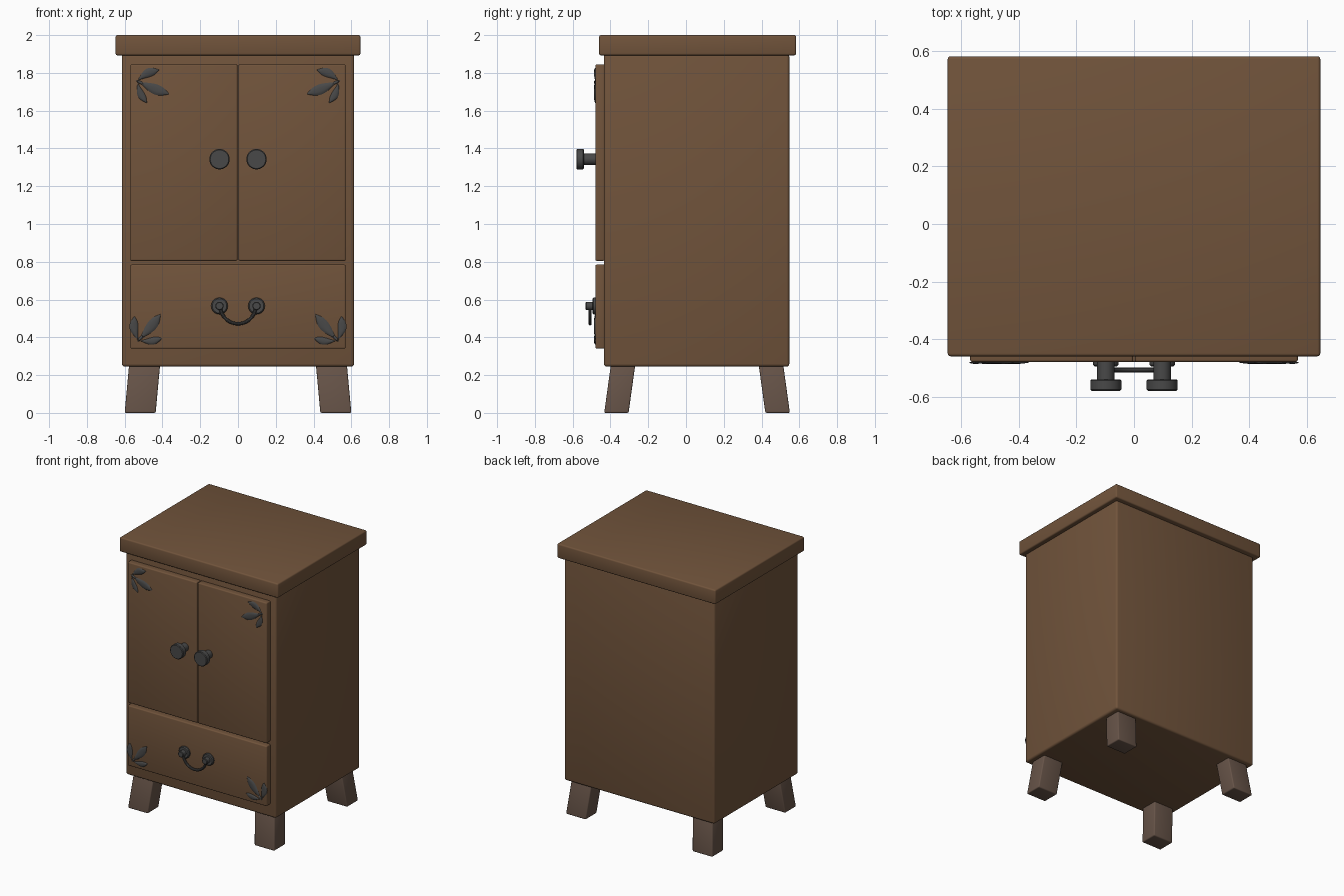
import bpy, bmesh, math
from mathutils import Vector

if "Cube" in bpy.data.objects:
    bpy.data.objects.remove(bpy.data.objects["Cube"])


def material(name, rgb):
    m = bpy.data.materials.new(name)
    m.diffuse_color = (*rgb, 1)
    m.use_nodes = True
    m.node_tree.nodes["Principled BSDF"].inputs["Base Color"].default_value = m.diffuse_color
    return m


WOOD = material("brown wood", (0.165, 0.088, 0.044))
LEG = material("grey brown wood", (0.135, 0.088, 0.065))
METAL = material("dark metal", (0.065, 0.065, 0.065))


def finish(bm, name, mat, mirror=False, angle=35):
    bmesh.ops.recalc_face_normals(bm, faces=bm.faces)
    me = bpy.data.meshes.new(name)
    bm.to_mesh(me)
    bm.free()
    me.materials.append(mat)
    for p in me.polygons:
        p.use_smooth = True
    me.set_sharp_from_angle(angle=math.radians(angle))
    ob = bpy.data.objects.new(name, me)
    bpy.context.scene.collection.objects.link(ob)
    if mirror:
        mod = ob.modifiers.new("mirror", 'MIRROR')
        mod.use_axis[0] = True
        mod.use_mirror_merge = False
    return ob


def box(name, mat, lo, hi, bevel, mirror=False, shift=(0, 0)):
    """Bevelled box; shift moves the bottom corners sideways to splay it."""
    bm = bmesh.new()
    bmesh.ops.create_cube(bm, size=1)
    for v in bm.verts:
        low = v.co.z < 0
        v.co = Vector([lo[i] if v.co[i] < 0 else hi[i] for i in range(3)])
        if low:
            v.co.x += shift[0]
            v.co.y += shift[1]
    bmesh.ops.bevel(bm, geom=bm.edges[:], offset=bevel, segments=3,
                    profile=0.5, affect='EDGES')
    return finish(bm, name, mat, mirror)


def lathe_y(name, mat, x, z, profile, n=32):
    """Spin (y, radius) points about a line parallel to y, mirrored in x."""
    bm = bmesh.new()
    rings = []
    for y, r in profile:
        rings.append([bm.verts.new((x + r * math.cos(2 * math.pi * i / n), y,
                                    z + r * math.sin(2 * math.pi * i / n)))
                      for i in range(n)])
    for a, b in zip(rings, rings[1:]):
        for i in range(n):
            j = (i + 1) % n
            bm.faces.new((a[i], a[j], b[j], b[i]))
    bm.faces.new(rings[0])
    bm.faces.new(rings[-1])
    return finish(bm, name, mat, True)


def leaf_spray(name, base, turn, leaves):
    """Domed leaves: (start u, start v, angle, length, half width, bend)."""
    bm = bmesh.new()
    steps, across = 14, 6
    for u, v, ang, length, half, bend in leaves:
        rows = []
        for s in range(steps + 1):
            t = s / steps
            w = half * math.sin(math.pi * t ** 1.35) ** 0.9 if 0 < s < steps else 0.0006
            w = max(w, 0.0006)
            row = []
            for k in range(across + 1):
                c = 2 * k / across - 1
                px, pz = t * length, c * w + bend * math.sin(math.pi * t)
                a = math.radians(ang)
                qx = u + px * math.cos(a) - pz * math.sin(a)
                qz = v + px * math.sin(a) + pz * math.cos(a)
                b = math.radians(turn)
                y = -0.4795 - 0.007 * math.sqrt(1 - c * c) * min(1, w / half + 0.3)
                row.append(bm.verts.new((base[0] + qx * math.cos(b) - qz * math.sin(b), y,
                                         base[1] + qx * math.sin(b) + qz * math.cos(b))))
            rows.append(row)
        for r0, r1 in zip(rows, rows[1:]):
            for k in range(across):
                bm.faces.new((r0[k], r0[k + 1], r1[k + 1], r1[k]))
    for f in bm.faces:
        f.normal_update()
    ob = finish(bm, name, METAL, True, 60)
    # open shells: make sure they face the front
    if sum(p.normal.y for p in ob.data.polygons) > 0:
        ob.data.flip_normals()
    return ob


# Carcass and top
box("cabinet_body", WOOD, (-0.615, -0.435, 0.245), (0.615, 0.547, 1.90), 0.015)
box("cabinet_top", WOOD, (-0.648, -0.46, 1.893), (0.648, 0.583, 2.0), 0.01)

# Doors and drawer front
box("door", WOOD, (-0.57, -0.48, 0.805), (-0.003, -0.43, 1.845), 0.008, True)
box("drawer_front", WOOD, (-0.57, -0.48, 0.34), (0.57, -0.43, 0.785), 0.008)

# Splayed legs
box("front_leg", LEG, (-0.576, -0.397, 0.0), (-0.412, -0.268, 0.26), 0.008, True, (-0.024, -0.036))
box("back_leg", LEG, (-0.576, 0.384, 0.0), (-0.412, 0.514, 0.26), 0.008, True, (-0.024, 0.036))

# Door knobs
lathe_y("door_knob", METAL, -0.098, 1.343,
        [(-0.475, 0.030), (-0.541, 0.030), (-0.541, 0.050), (-0.545, 0.054),
         (-0.576, 0.054), (-0.581, 0.049)])

# Drawer pull: rosettes with posts and a hanging bail
lathe_y("pull_rosette", METAL, -0.098, 0.566,
        [(-0.475, 0.044), (-0.490, 0.044), (-0.496, 0.038), (-0.496, 0.022),
         (-0.528, 0.022), (-0.532, 0.018)])
bm = bmesh.new()
rings = []
for i in range(33):
    a = math.pi + math.pi * i / 32
    ring = []
    for k in range(10):
        b = 2 * math.pi * k / 10
        r = 0.094 + 0.009 * math.cos(b)
        ring.append(bm.verts.new((r * math.cos(a), -0.508 + 0.009 * math.sin(b),
                                  0.566 + r * math.sin(a))))
    rings.append(ring)
for p, q in zip(rings, rings[1:]):
    for k in range(10):
        bm.faces.new((p[k], p[(k + 1) % 10], q[(k + 1) % 10], q[k]))
bm.faces.new(rings[0])
bm.faces.new(rings[-1])
finish(bm, "pull_bail", METAL)

# Corner leaf ornaments
LEAVES = [(-0.004, 0.002, 27, 0.130, 0.024, 0.012),
          (0.0, 0.0, -22, 0.178, 0.028, -0.004),
          (-0.002, -0.004, -66, 0.120, 0.020, -0.010),
          (-0.014, 0.006, -24, 0.05, 0.008, 0.0)]
leaf_spray("door_leaf_ornament", (-0.53, 1.755), 0, LEAVES)
leaf_spray("drawer_leaf_ornament", (-0.525, 0.386), 72, LEAVES)
